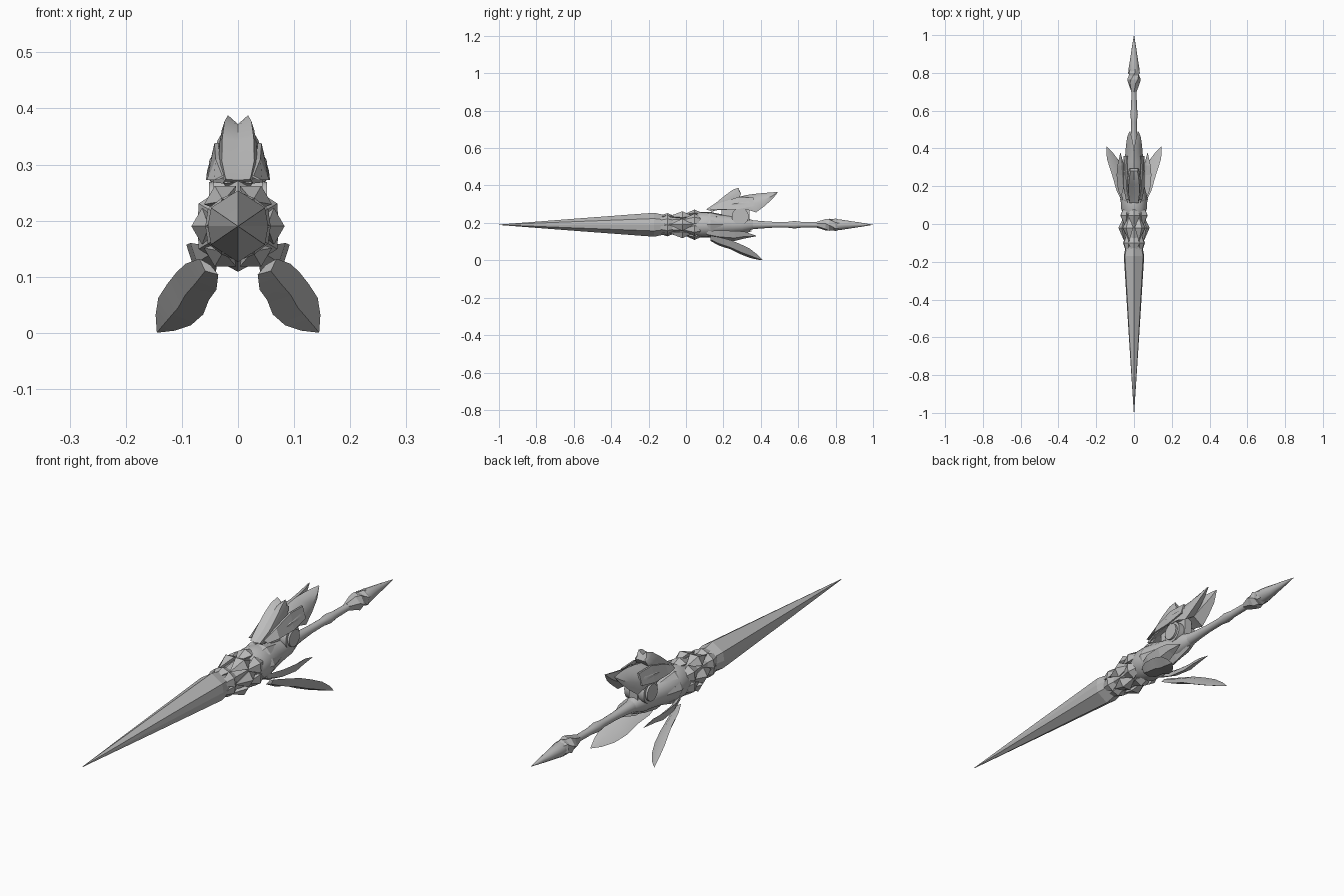
import bpy, bmesh, math
from mathutils import Vector, Matrix

if "Cube" in bpy.data.objects:
    bpy.data.objects.remove(bpy.data.objects["Cube"])

AXIS = 0.19  # height of the lance's long axis
steel = bpy.data.materials.new("steel grey")
steel.diffuse_color = (0.5, 0.5, 0.5, 1)
steel.use_nodes = True
steel.node_tree.nodes["Principled BSDF"].inputs["Base Color"].default_value = steel.diffuse_color


def finish(name, bm, smooth=None):
    bmesh.ops.remove_doubles(bm, verts=bm.verts, dist=0.0002)
    bmesh.ops.recalc_face_normals(bm, faces=bm.faces)
    mesh = bpy.data.meshes.new(name)
    bm.to_mesh(mesh)
    bm.free()
    ob = bpy.data.objects.new(name, mesh)
    bpy.context.collection.objects.link(ob)
    mesh.materials.append(steel)
    if smooth:
        bpy.ops.object.select_all(action='DESELECT')
        ob.select_set(True)
        bpy.context.view_layer.objects.active = ob
        bpy.ops.object.shade_smooth_by_angle(angle=math.radians(smooth))
    return ob


def add_loft(bm, rings):
    vs = [[bm.verts.new(p) for p in r] for r in rings]
    n = len(vs[0])
    for a, b in zip(vs, vs[1:]):
        for i in range(n):
            j = (i + 1) % n
            bm.faces.new((a[i], a[j], b[j], b[i]))
    bm.faces.new(vs[0])
    bm.faces.new(vs[-1])


def loft(name, rings, smooth=None, mirror=False):
    bm = bmesh.new()
    add_loft(bm, rings)
    if mirror:
        add_loft(bm, [[(-p[0], p[1], p[2]) for p in r] for r in rings])
    return finish(name, bm, smooth)


def turned(name, profile, n, smooth=None, twist=0.0):
    """Rings of n sides along y; profile holds (y, radius)."""
    return loft(name, [[(r * math.sin(math.tau * i / n + twist * k), y,
                         AXIS + r * math.cos(math.tau * i / n + twist * k))
                        for i in range(n)] for k, (y, r) in enumerate(profile)], smooth)


def around(angle, r, y):
    return Vector((r * math.sin(angle), y, AXIS + r * math.cos(angle)))


def add_crystal(bm, angle, y, r, half_w, front, back, depth):
    """Four-sided pointed stud lying on the core."""
    side = Vector((math.cos(angle), 0, -math.sin(angle)))
    mid = around(angle, r, y)
    rim = [around(angle, r - 0.012, y - front), mid + side * half_w,
           around(angle, r - 0.012, y + back), mid - side * half_w]
    rim = [bm.verts.new(p) for p in rim]
    for rr in (r + depth, r - 0.04):
        peak = bm.verts.new(around(angle, rr, y))
        for i in range(4):
            bm.faces.new((rim[i], rim[(i + 1) % 4], peak))


# Faceted blade
half = [(0, 0.064), (0.048, 0.033), (0.054, 0), (0.048, -0.033)]
shape = half + [(-x, -z) for x, z in half]
loft("blade", [[(x * s, y, AXIS + z * s) for x, z in shape] for y, s in
               [(-1, 0.02), (-0.6, 0.5), (-0.17, 1.0), (-0.09, 0.72)]])

# Crystal core and rows of studs
turned("crystal_core", [(-0.13, 0.045), (-0.08, 0.052), (-0.02, 0.06), (0.06, 0.06)], 6)
bm = bmesh.new()
for k in range(6):
    a = math.tau * k / 6
    add_crystal(bm, a, -0.10, 0.05, 0.030, 0.075, 0.06, 0.012)
    add_crystal(bm, a + math.pi / 6, -0.02, 0.064, 0.033, 0.07, 0.06, 0.019)
    add_crystal(bm, a, 0.045, 0.064, 0.033, 0.065, 0.07, 0.017)
finish("crystal_studs", bm)

# Rounded guard body and its leaf collar
turned("guard_body", [(0.04, 0.055), (0.08, 0.068), (0.13, 0.068), (0.19, 0.056),
                      (0.25, 0.047), (0.30, 0.042), (0.34, 0.03), (0.37, 0.02)], 20, 50)
bm = bmesh.new()
for k in range(6):
    add_crystal(bm, math.tau * (k + 0.5) / 6, 0.13, 0.064, 0.028, 0.07, 0.08, 0.01)
finish("collar_leaves", bm)

# Round hubs on both sides
bm = bmesh.new()
for s in (-1, 1):
    for r, x, d in ((0.045, 0.022, 0.044), (0.034, 0.046, 0.012)):
        bmesh.ops.create_cone(bm, cap_ends=True, segments=28, radius1=r, radius2=r, depth=d,
                              matrix=Matrix.Translation((s * x, 0.29, 0.235))
                              @ Matrix.Rotation(math.pi / 2, 4, 'Y'))
finish("side_hubs", bm, 35)

# Grip, knot and rear spike
turned("grip", [(0.34, 0.026), (0.40, 0.02), (0.46, 0.016), (0.54, 0.015), (0.58, 0.02),
                (0.62, 0.015), (0.70, 0.014), (0.73, 0.018)], 16, 60)
turned("pommel_knot", [(0.70, 0.016), (0.745, 0.031), (0.765, 0.036), (0.785, 0.03),
                       (0.80, 0.034), (0.85, 0.02)], 6, twist=0.3)
turned("rear_spike", [(0.78, 0.024), (0.82, 0.029), (0.87, 0.021), (0.93, 0.012), (1, 0.0005)], 12, 40)


# Upper wing: paired arched shells sweeping backward
def wing_ring(y, top, bottom, inner, outer):
    m = (top + bottom) / 2
    return [(inner, y, top), ((inner + outer) / 2, y, top - (top - bottom) * 0.12),
            (outer, y, m), (outer * 0.98, y, bottom), (inner, y, bottom + (top - bottom) * 0.3)]


loft("upper_wing", [wing_ring(*r) for r in [
    (0.12, 0.278, 0.266, 0, 0.024), (0.18, 0.305, 0.268, 0, 0.045), (0.26, 0.335, 0.272, 0, 0.052),
    (0.33, 0.35, 0.27, 0, 0.05), (0.375, 0.356, 0.256, 0.0, 0.046), (0.42, 0.36, 0.29, 0.004, 0.042),
    (0.46, 0.363, 0.325, 0.012, 0.036), (0.49, 0.366, 0.362, 0.02, 0.024)]], 40, True)

# Twin horn over the wing
loft("twin_horn", [[(0, y, z), (w, y, z + e), (w * 1.2, y + d * 0.5, z - 0.005),
                    (w, y + d, z - 0.012), (0, y + d, z - 0.012)] for y, z, w, e, d in [
    (0.11, 0.272, 0.022, 0.002, 0.03), (0.16, 0.302, 0.029, 0.005, 0.06),
    (0.21, 0.342, 0.028, 0.006, 0.07), (0.25, 0.367, 0.024, 0.01, 0.045),
    (0.28, 0.372, 0.018, 0.016, 0.012)]], 40, True)

# Side plates along the wing
loft("wing_side_plate", [[(x, y, b), (x + 0.007, y, b), (x - 0.008, y, t), (x - 0.015, y, t)]
                         for x, y, b, t in [(0.036, 0.13, 0.272, 0.28), (0.048, 0.19, 0.272, 0.31),
                                            (0.05, 0.28, 0.273, 0.338), (0.048, 0.36, 0.29, 0.336)]],
     None, True)

# Post joining wing to body
loft("wing_post", [[(-w, y0, z), (w, y0, z), (w, y1, z), (-w, y1, z)] for z, w, y0, y1 in
                   [(0.2, 0.02, 0.19, 0.34), (0.3, 0.016, 0.19, 0.34)]])


# Lens-shaped fins swept along a path
def fin(name, path, lean, smooth):
    across = Vector((math.cos(lean), 0, math.sin(lean)))
    out = Vector((math.sin(lean), 0, -math.cos(lean)))
    loft(name, [[Vector(p) + across * w, Vector(p) + out * t,
                 Vector(p) - across * w, Vector(p) - out * t * 0.4]
                for p, w, t in path], smooth, True)


fin("lower_horn", [((0.052, 0.13, 0.118), 0.022, 0.010), ((0.066, 0.18, 0.10), 0.036, 0.016),
                   ((0.081, 0.24, 0.083), 0.038, 0.020), ((0.094, 0.29, 0.06), 0.042, 0.020),
                   ((0.113, 0.34, 0.038), 0.038, 0.016), ((0.13, 0.38, 0.018), 0.022, 0.010),
                   ((0.144, 0.41, 0.001), 0.001, 0.001)], math.radians(40), 35)
fin("lower_wing", [((0.045, 0.11, 0.145), 0.014, 0.010), ((0.062, 0.18, 0.135), 0.034, 0.015),
                   ((0.068, 0.26, 0.13), 0.036, 0.016), ((0.07, 0.31, 0.135), 0.026, 0.012),
                   ((0.072, 0.375, 0.13), 0.002, 0.001)], math.radians(48), None)

# Keel under the body
loft("belly_keel", [[(-w, y, 0.16), (w, y, 0.16), (0, y, z)] for y, w, z in
                    [(0.10, 0.02, 0.13), (0.19, 0.032, 0.115), (0.27, 0.028, 0.13), (0.35, 0.004, 0.155)]])
